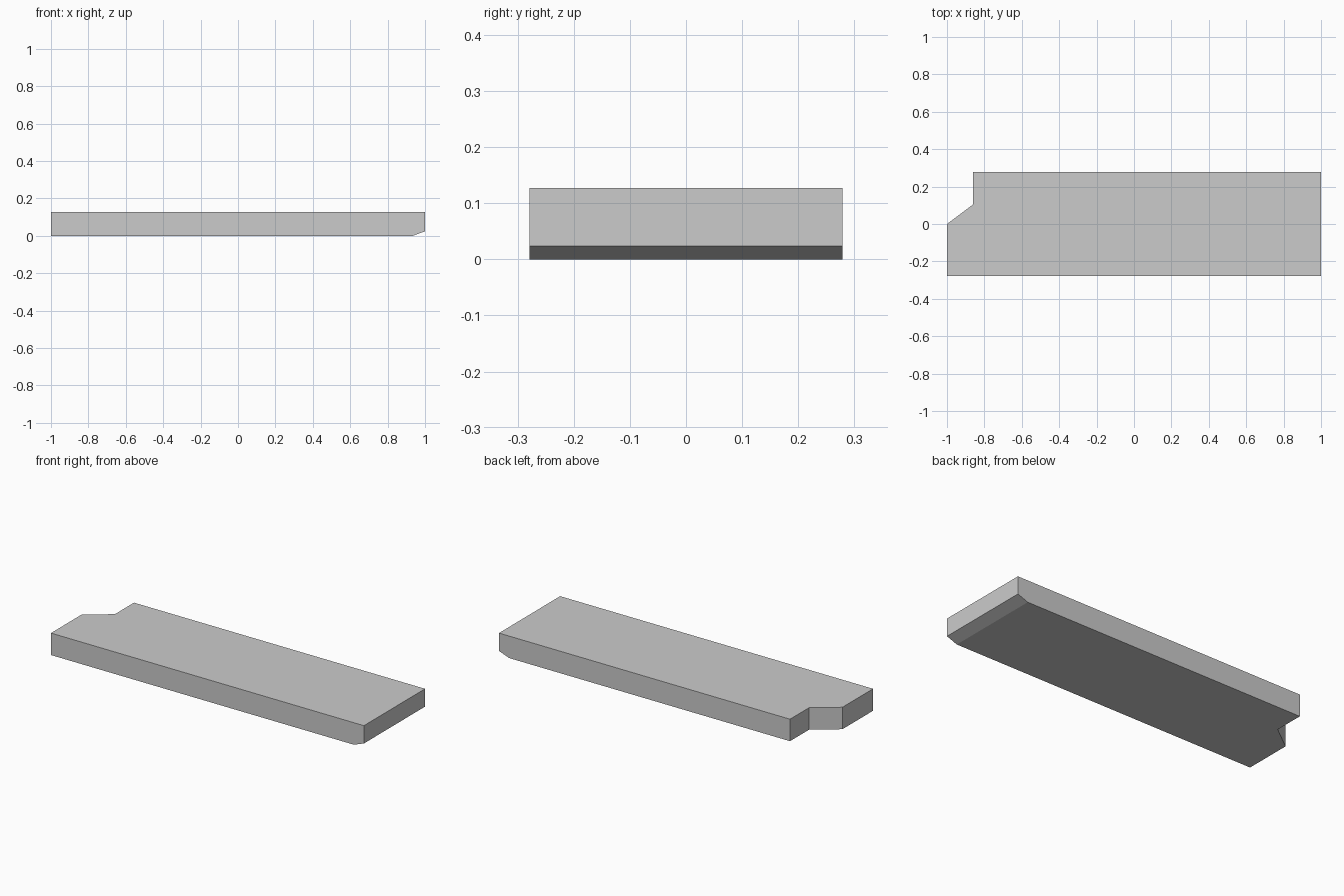
import bpy
import bmesh
from mathutils import Vector

default_cube = bpy.data.objects.get("Cube")
if default_cube:
    bpy.data.objects.remove(default_cube, do_unlink=True)

THICKNESS = 0.127
HALF_WIDTH = 0.279
CHAMFER_START, CHAMFER_HEIGHT = 0.935, 0.024

# Plan outline, with the notch in the back right corner
outline = [
    (-1, -HALF_WIDTH), (1, -HALF_WIDTH), (1, HALF_WIDTH),
    (-0.86, HALF_WIDTH), (-0.86, 0.105), (-1, 0),
]

# Extrude the outline into a plank
bm = bmesh.new()
base = bm.faces.new([bm.verts.new((x, y, 0)) for x, y in outline])
extruded = bmesh.ops.extrude_face_region(bm, geom=[base], use_keep_orig=True)
top_verts = [v for v in extruded["geom"] if isinstance(v, bmesh.types.BMVert)]
bmesh.ops.translate(bm, verts=top_verts, vec=(0, 0, THICKNESS))

# Slice the sloped underside at the left end and cap it
slope_normal = Vector((CHAMFER_HEIGHT, 0, CHAMFER_START - 1))
cut = bmesh.ops.bisect_plane(
    bm, geom=bm.verts[:] + bm.edges[:] + bm.faces[:],
    plane_co=(CHAMFER_START, 0, 0), plane_no=slope_normal, clear_outer=True,
)
cut_edges = [e for e in cut["geom_cut"] if isinstance(e, bmesh.types.BMEdge)]
bmesh.ops.holes_fill(bm, edges=cut_edges, sides=0)
bmesh.ops.recalc_face_normals(bm, faces=bm.faces[:])

mesh = bpy.data.meshes.new("plank")
bm.to_mesh(mesh)
bm.free()
plank = bpy.data.objects.new("plank", mesh)
bpy.context.collection.objects.link(plank)
